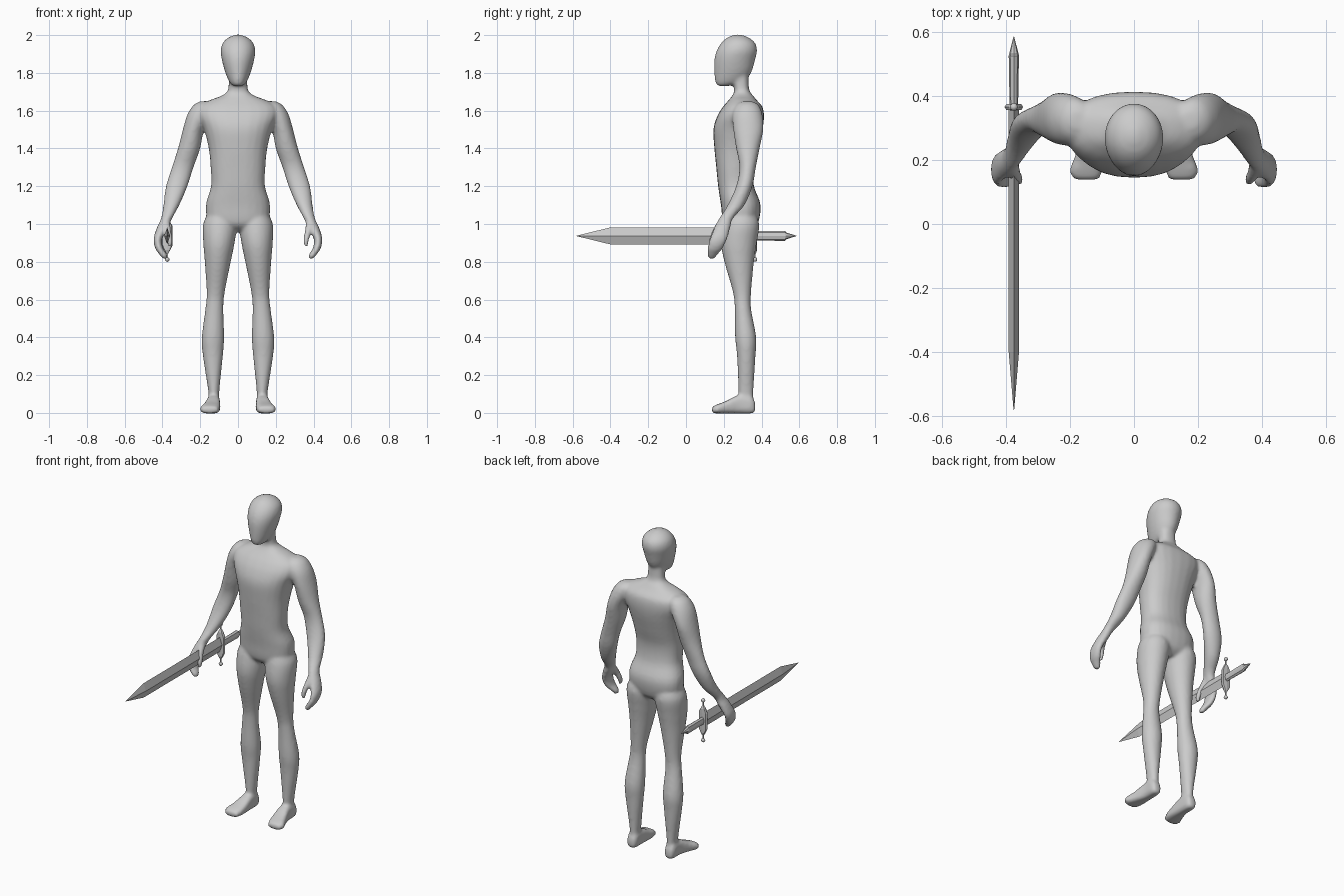
import bpy, bmesh, math
from mathutils import Vector

old = bpy.data.objects.get("Cube")
if old:
    bpy.data.objects.remove(old, do_unlink=True)

# One plain grey for figure and sword
grey = bpy.data.materials.new("plain grey")
grey.use_nodes = True
grey.diffuse_color = (0.6, 0.6, 0.6, 1)
grey.node_tree.nodes["Principled BSDF"].inputs["Base Color"].default_value = (0.6, 0.6, 0.6, 1)


def refine(rings, steps):
    """Insert smoothly interpolated rings between the given ones."""
    if steps == 1:
        return rings
    result = []
    last = len(rings) - 1
    for i in range(last):
        before, after = rings[max(i - 1, 0)], rings[min(i + 2, last)]
        for s in range(steps):
            t = s / steps
            ring = []
            for a, b, c, d in zip(before, rings[i], rings[i + 1], after):
                ring.append(b + t * (c - a) / 2
                            + t * t * (a - 2.5 * b + 2 * c - d / 2)
                            + t ** 3 * (3 * b - 3 * c + d - a) / 2)
            result.append(ring)
    return result + [rings[last]]


def signed_power(value, power):
    return math.copysign(abs(value) ** power, value)


def loft(bm, rings, axis="z", sides=24, steps=4, square=1.0, mirror=False):
    """Skin rings of (position, low u, high u, low v, high v) along an axis."""
    for flip in ((1, -1) if mirror else (1,)):
        loops = []
        for pos, u0, u1, v0, v1 in refine(rings, steps):
            loop = []
            for k in range(sides):
                angle = math.tau * k / sides
                u = (u0 + u1) / 2 + (u1 - u0) / 2 * signed_power(math.cos(angle), square)
                v = (v0 + v1) / 2 + (v1 - v0) / 2 * signed_power(math.sin(angle), square)
                co = Vector((u, v, pos)) if axis == "z" else Vector((u, pos, v))
                co.x *= flip
                loop.append(bm.verts.new(co))
            loops.append(loop)
        for low, high in zip(loops, loops[1:]):
            for k in range(sides):
                n = (k + 1) % sides
                bm.faces.new((low[k], low[n], high[n], high[k]))
        bm.faces.new(loops[0])
        bm.faces.new(loops[-1])


def finish(bm, name):
    bmesh.ops.recalc_face_normals(bm, faces=bm.faces)
    mesh = bpy.data.meshes.new(name)
    bm.to_mesh(mesh)
    bm.free()
    mesh.materials.append(grey)
    obj = bpy.data.objects.new(name, mesh)
    bpy.context.collection.objects.link(obj)
    return obj


body = bmesh.new()

# Torso and neck
loft(body, [
    (.96, -.04, .04, .25, .34),
    (1.0, -.15, .15, .2, .38),
    (1.1, -.17, .17, .185, .395),
    (1.2, -.143, .143, .17, .36),
    (1.3, -.145, .145, .16, .355),
    (1.4, -.155, .155, .15, .38),
    (1.5, -.18, .18, .145, .405),
    (1.57, -.21, .21, .165, .413),
    (1.62, -.205, .205, .195, .405),
    (1.655, -.15, .15, .225, .375),
    (1.68, -.085, .085, .245, .355),
    (1.71, -.053, .053, .255, .335),
    (1.79, -.05, .05, .24, .33)], square=.85)

# Head
loft(body, [
    (1.73, -.025, .025, .17, .22),
    (1.75, -.045, .045, .155, .3),
    (1.8, -.067, .067, .15, .345),
    (1.87, -.086, .086, .15, .366),
    (1.92, -.092, .092, .163, .377),
    (1.96, -.08, .08, .188, .365),
    (1.988, -.05, .05, .22, .33),
    (2.003, -.01, .01, .26, .29)])

# Arms running into the cupped hands
loft(body, [
    (1.65, .15, .2, .3, .35),
    (1.63, .13, .235, .265, .385),
    (1.58, .14, .268, .245, .405),
    (1.5, .18, .292, .25, .41),
    (1.4, .2, .318, .265, .39),
    (1.3, .235, .35, .283, .37),
    (1.2, .267, .382, .265, .352),
    (1.1, .31, .395, .22, .31),
    (1.03, .348, .408, .175, .25),
    (.98, .37, .43, .15, .235),
    (.92, .402, .447, .125, .218),
    (.87, .395, .438, .113, .195),
    (.84, .375, .418, .112, .17),
    (.815, .375, .398, .12, .15)], mirror=True)

# Thumbs
loft(body, [
    (1.01, .36, .4, .165, .215),
    (.96, .352, .388, .135, .18),
    (.91, .345, .375, .12, .155),
    (.88, .352, .37, .125, .145)], sides=12, mirror=True)

# Legs
loft(body, [
    (1.07, .03, .15, .22, .36),
    (1.0, .006, .185, .195, .388),
    (.9, .018, .184, .185, .375),
    (.8, .038, .176, .203, .36),
    (.64, .07, .166, .248, .345),
    (.55, .077, .173, .258, .345),
    (.4, .073, .192, .26, .372),
    (.3, .08, .186, .27, .368),
    (.1, .1, .156, .278, .357),
    (.02, .1, .158, .28, .362)], mirror=True)

# Feet
loft(body, [
    (.367, .11, .15, .005, .05),
    (.345, .098, .162, -.003, .09),
    (.28, .095, .165, -.003, .095),
    (.21, .093, .185, -.003, .062),
    (.165, .098, .202, -.003, .045),
    (.137, .11, .185, .0, .032)], axis="y", square=.65, mirror=True)

figure = finish(body, "body")
blend = figure.modifiers.new("fuse parts", "REMESH")
blend.mode = "VOXEL"
blend.voxel_size = .009
blend.use_smooth_shade = True
soften = figure.modifiers.new("soften joints", "SMOOTH")
soften.factor = .5
soften.iterations = 8

# Sword blade with a diamond section
SX, SZ = -.375, .937


def sword_ring(pos, half_x, half_z):
    return (pos, SX - half_x, SX + half_x, SZ - half_z, SZ + half_z)


bm = bmesh.new()
loft(bm, [sword_ring(-.58, .001, .001), sword_ring(-.4, .016, .045),
          sword_ring(.36, .016, .045)], axis="y", sides=4, steps=1)
finish(bm, "sword_blade")

# Grip with pointed end
bm = bmesh.new()
loft(bm, [sword_ring(.35, .013, .025), sword_ring(.525, .016, .026),
          sword_ring(.53, .015, .018), sword_ring(.585, .001, .001)],
     axis="y", sides=8, steps=1)
finish(bm, "sword_grip")

# Upright guard: plate, thin stems and end knobs
bm = bmesh.new()
GY = .365
profile = [(-.125, .004), (-.095, .004), (-.075, .016), (-.05, .029)]
profile += [(-h, w) for h, w in reversed(profile)]
loft(bm, [(SZ + h, SX - w, SX + w, GY - min(w, .011), GY + min(w, .011))
          for h, w in profile], sides=8, steps=1, square=.6)
finish(bm, "sword_guard")
for label, side in (("upper", 1), ("lower", -1)):
    bm = bmesh.new()
    bmesh.ops.create_uvsphere(bm, u_segments=12, v_segments=8, radius=.012)
    bmesh.ops.translate(bm, verts=bm.verts, vec=(SX, GY, SZ + side * .125))
    for face in bm.faces:
        face.smooth = True
    finish(bm, label + "_guard_knob")
